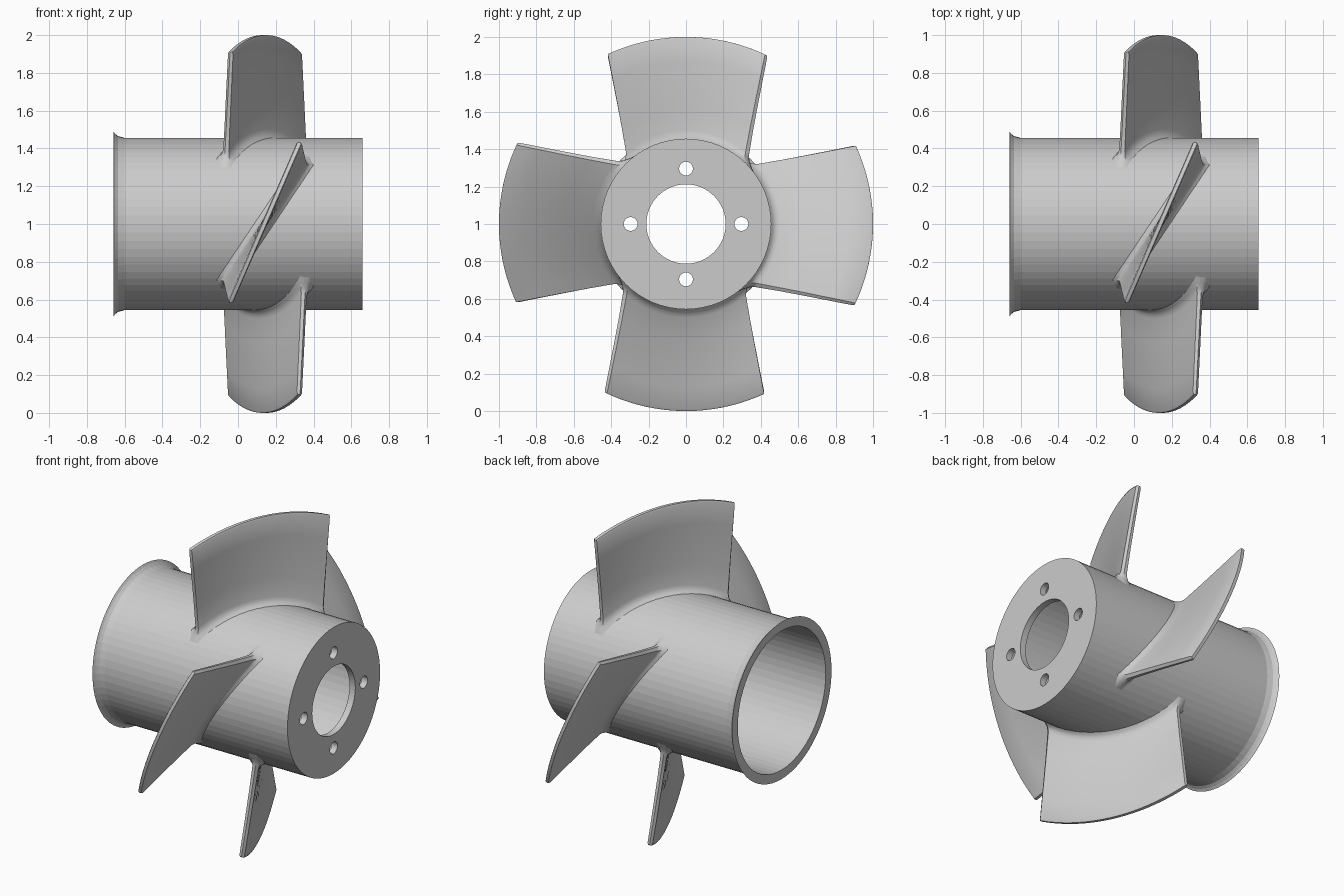
import bpy, bmesh
from math import sin, cos, pi, sqrt, hypot, radians
from mathutils import Matrix, Vector

cube = bpy.data.objects.get("Cube")
if cube:
    bpy.data.objects.remove(cube, do_unlink=True)

AXIS_Z = 1.0
HUB_SIDES = 64

grey = bpy.data.materials.new("light_grey")
grey.use_nodes = True
grey.diffuse_color = (0.6, 0.6, 0.6, 1)
grey.node_tree.nodes["Principled BSDF"].inputs["Base Color"].default_value = (0.6, 0.6, 0.6, 1)


def make_object(name, bm):
    bmesh.ops.recalc_face_normals(bm, faces=bm.faces)
    mesh = bpy.data.meshes.new(name)
    bm.to_mesh(mesh)
    bm.free()
    mesh.materials.append(grey)
    obj = bpy.data.objects.new(name, mesh)
    bpy.context.collection.objects.link(obj)
    obj.location.z = AXIS_Z
    return obj


def make_active(obj):
    bpy.ops.object.select_all(action='DESELECT')
    obj.select_set(True)
    bpy.context.view_layer.objects.active = obj


def bridge(bm, a, b):
    n = len(a)
    for i in range(n):
        j = (i + 1) % n
        bm.faces.new((a[i], a[j], b[j], b[i]))


# Hub: closed (x, radius) profile turned round the x axis
profile = [(-0.66, 0.433), (-0.66, 0.49), (-0.65, 0.477), (-0.635, 0.465),
           (-0.60, 0.456), (0.66, 0.456), (0.66, 0.212), (0.62, 0.212), (0.62, 0.433)]
bm = bmesh.new()
rings = [[bm.verts.new((x, r * cos(2 * pi * i / HUB_SIDES), r * sin(2 * pi * i / HUB_SIDES)))
          for i in range(HUB_SIDES)] for x, r in profile]
for k, ring in enumerate(rings):
    bridge(bm, ring, rings[(k + 1) % len(rings)])
hub = make_object("hub", bm)

# Four bolt holes cut through the end plate
bm = bmesh.new()
for k in range(4):
    turn = Matrix.Rotation(k * pi / 2, 4, 'X')
    place = turn @ Matrix.Translation((0.64, 0, 0.296)) @ Matrix.Rotation(pi / 2, 4, 'Y')
    bmesh.ops.create_cone(bm, cap_ends=True, segments=24, radius1=0.037,
                          radius2=0.037, depth=0.2, matrix=place)
cutter = make_object("bolt_hole_cutter", bm)
cutter.hide_render = True
cut = hub.modifiers.new("bolt_holes", 'BOOLEAN')
cut.operation = 'DIFFERENCE'
cut.solver = 'EXACT'
cut.object = cutter
make_active(hub)
bpy.ops.object.modifier_apply(modifier=cut.name)
bpy.data.objects.remove(cutter, do_unlink=True)

# Blade sections: radius and thickness, flared at the root and rounded at the tip
sections = [(0.44, 0.12), (0.457, 0.085), (0.466, 0.062), (0.48, 0.043), (0.50, 0.034),
            (0.62, 0.032), (0.75, 0.031), (0.87, 0.030), (0.99, 0.029), (1.0, 0.019)]
STEPS = 20


def blade_section(r, thick):
    """Loop of points round a twisted blade section lying on a cylinder."""
    f = (r - 0.455) / 0.545
    half_x = 0.208 - 0.026 * f
    half_t = 0.31 + 0.11 * f
    length = hypot(half_x, half_t)
    chord = Vector((half_x, half_t)) / length
    normal = Vector((-chord.y, chord.x))
    length += max(0, thick - 0.032) * 0.4
    centre = Vector((0.143, 0.008))
    side = [length * (2 * i / (STEPS - 1) - 1) for i in range(STEPS)]
    nose = thick * 0.3
    flat = [(-length - nose, 0)] + [(s, thick / 2) for s in side]
    flat += [(length + nose, 0)] + [(s, -thick / 2) for s in reversed(side)]
    for s, h in flat:
        p = centre + chord * s + normal * h
        yield p.x, p.y, sqrt(r * r - p.y * p.y)


def build_blade(name, angle):
    bm = bmesh.new()
    loops = [[bm.verts.new(p) for p in blade_section(*sec)] for sec in sections]
    for a, b in zip(loops, loops[1:]):
        bridge(bm, a, b)
    # Close root and tip with strips across the thickness
    for loop in (loops[0], loops[-1]):
        n = len(loop)
        for i in range(STEPS + 1):
            ids = dict.fromkeys((i, i + 1, (n - i - 1) % n, (n - i) % n))
            bm.faces.new([loop[j] for j in ids])
    blade = make_object(name, bm)
    blade.rotation_euler.x = angle
    make_active(blade)
    bpy.ops.object.shade_smooth_by_angle(angle=radians(40))


for k, place in enumerate(("top", "front", "bottom", "back")):
    build_blade(place + "_blade", k * pi / 2)
